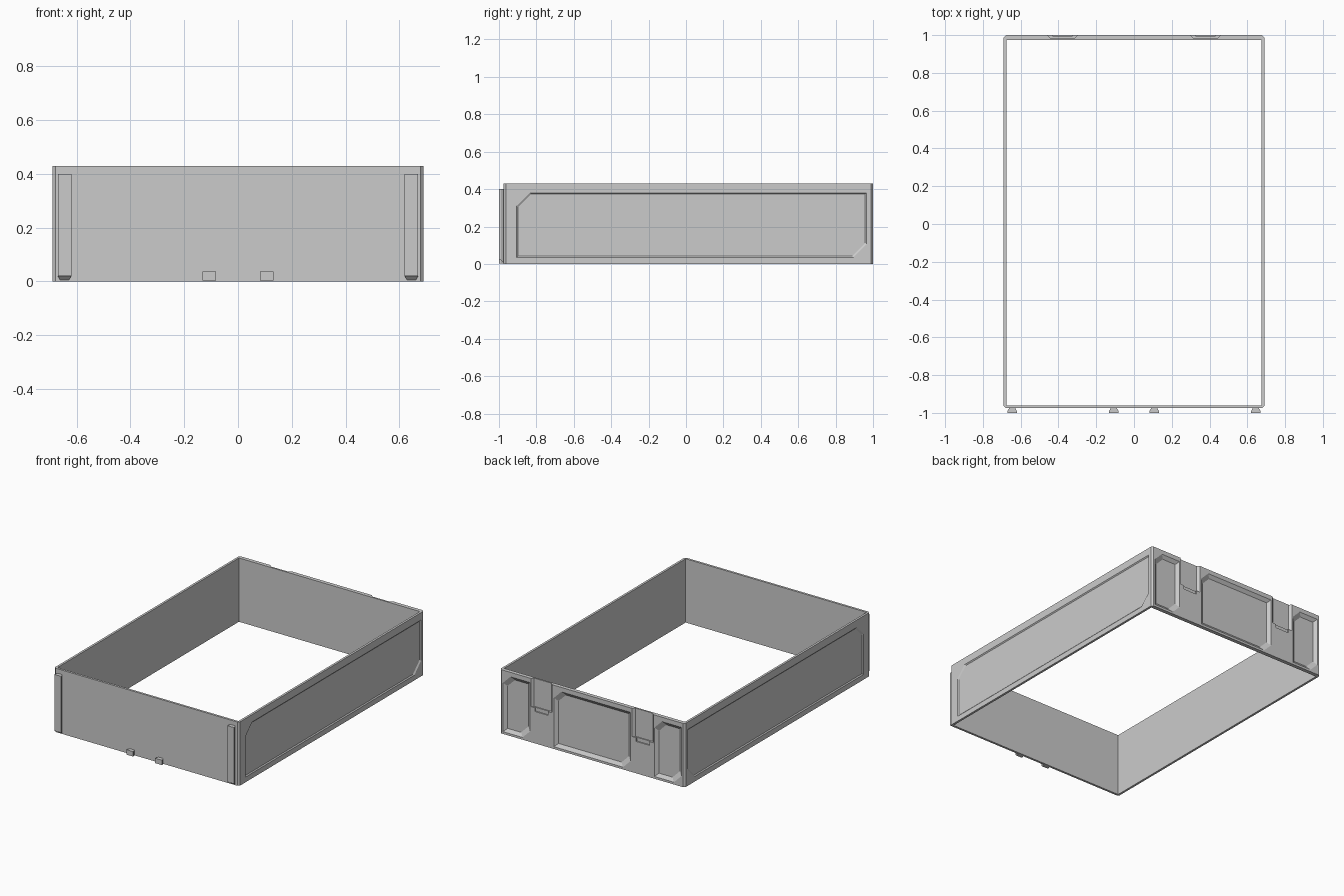
import bpy
import bmesh

cube = bpy.data.objects.get("Cube")
if cube:
    bpy.data.objects.remove(cube, do_unlink=True)

grey = bpy.data.materials.new("plain_grey")
grey.use_nodes = True
color = (0.6, 0.6, 0.6, 1)
grey.diffuse_color = color
grey.node_tree.nodes["Principled BSDF"].inputs["Base Color"].default_value = color


def loft(name, rings):
    """Closed solid skinned through rings of matching points."""
    bm = bmesh.new()
    loops = [[bm.verts.new(p) for p in ring] for ring in rings]
    n = len(loops[0])
    bm.faces.new(loops[0])
    bm.faces.new(loops[-1])
    for a, b in zip(loops, loops[1:]):
        for i in range(n):
            j = (i + 1) % n
            bm.faces.new((a[i], a[j], b[j], b[i]))
    bmesh.ops.recalc_face_normals(bm, faces=bm.faces)
    mesh = bpy.data.meshes.new(name)
    bm.to_mesh(mesh)
    bm.free()
    mesh.materials.append(grey)
    obj = bpy.data.objects.new(name, mesh)
    bpy.context.collection.objects.link(obj)
    return obj


def rect(u0, u1, v0, v1):
    return [(u0, v0), (u1, v0), (u1, v1), (u0, v1)]


def cut_rect(u0, u1, v0, v1, c, d=0):
    """Rectangle inset by d, with the low-u top and high-u bottom corners cut."""
    u0, u1, v0, v1 = u0 + d, u1 - d, v0 + d, v1 - d
    return [(u0, v0), (u1 - c, v0), (u1, v0 + c), (u1, v1), (u0 + c, v1), (u0, v1 - c)]


def on_z(points, z):
    return [(x, y, z) for x, y in points]


def on_y(points, y):
    return [(x, y, z) for x, z in points]


def carve(target, cutter):
    cutter.hide_render = True
    mod = target.modifiers.new("cut", 'BOOLEAN')
    mod.operation = 'DIFFERENCE'
    mod.solver = 'EXACT'
    mod.object = cutter
    with bpy.context.temp_override(object=target, active_object=target):
        bpy.ops.object.modifier_apply(modifier=mod.name)
    bpy.data.objects.remove(cutter, do_unlink=True)


# Open rectangular frame with softened vertical corners
W, FRONT, BACK, H, R = 0.69, -0.975, 1.0, 0.43, 0.012
outline = [(-W + R, FRONT), (W - R, FRONT), (W, FRONT + R), (W, BACK - R),
           (W - R, BACK), (-W + R, BACK), (-W, BACK - R), (-W, FRONT + R)]
frame = loft("frame", [on_z(outline, 0), on_z(outline, H)])
hole = rect(-W + 0.015, W - 0.015, FRONT + 0.015, BACK - 0.026)
carve(frame, loft("opening", [on_z(hole, -0.1), on_z(hole, H + 0.1)]))

# Shallow cut-corner panels on both long sides
for side in (-1, 1):
    rings = []
    for x, d in ((W + 0.05, 0), (W, 0), (W - 0.006, 0.007)):
        rings.append([(side * x, y, z) for y, z in cut_rect(-0.905, 0.965, 0.035, 0.38, 0.07, d)])
    carve(frame, loft("side_panel", rings))

# Three sloped pockets across the back (u runs from +x to -x)
for u0, u1 in ((-0.665, -0.465), (-0.285, 0.285), (0.465, 0.665)):
    rings = []
    for y, d in ((BACK + 0.05, 0), (BACK, 0), (BACK - 0.017, 0.022)):
        rings.append([(-u, y, z) for u, z in cut_rect(u0, u1, 0.015, 0.4, 0.055, d)])
    carve(frame, loft("back_pocket", rings))

# Latch slots open at the top of the back, each with a lip below
for side in (-1, 1):
    c = side * 0.378
    slot = rect(c - 0.08, c + 0.08, 0.24, H + 0.05)
    floor = rect(c - 0.065, c + 0.065, 0.24, H + 0.05)
    carve(frame, loft("latch_slot", [on_y(slot, BACK + 0.05), on_y(slot, BACK), on_y(floor, BACK - 0.015)]))
    lip = rect(c - 0.05, c + 0.05, 0.215, 0.25)
    carve(frame, loft("latch_groove", [on_y(lip, BACK + 0.05), on_y(lip, BACK - 0.008)]))


# Dovetail rails and small feet on the front
def dovetail(name, x, half, z0, z1, chamfer):
    base = rect(x - half * 0.6, x + half * 0.6, z0, z1)
    tip = rect(x - half, x + half, z0 + chamfer, z1)
    loft(name, [on_y(base, FRONT + 0.002), on_y(tip, -0.99), on_y(tip, -1.0)])


for side, label in ((-1, "right"), (1, "left")):
    dovetail(label + "_front_rail", side * 0.645, 0.025, 0.003, 0.4, 0.017)
    dovetail(label + "_front_foot", side * 0.107, 0.025, 0.003, 0.036, 0)
